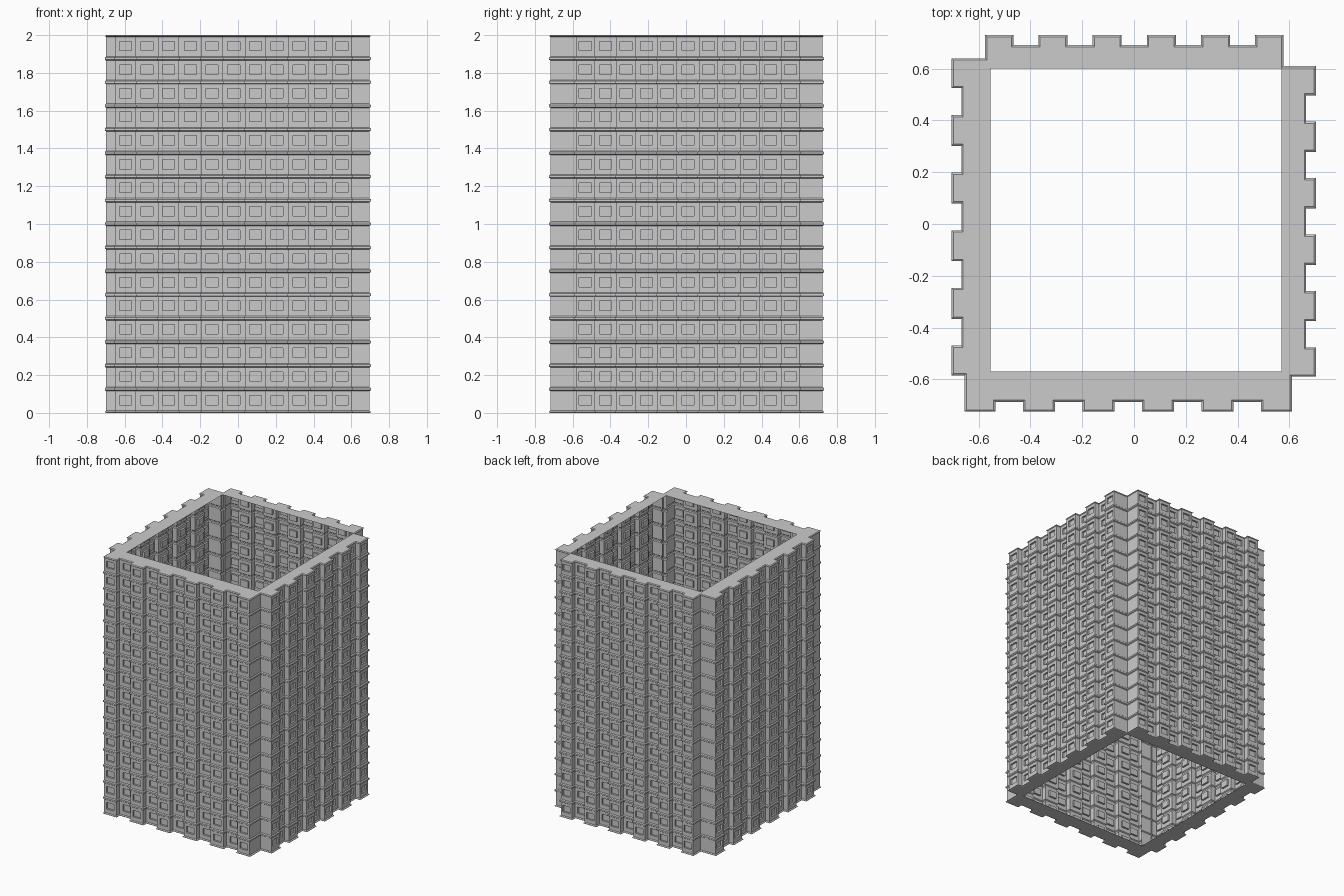
import bpy, bmesh
from mathutils import Vector

if "Cube" in bpy.data.objects:
    bpy.data.objects.remove(bpy.data.objects["Cube"])

FLOORS, COLS = 16, 11
FLOOR_H = 2.0 / FLOORS
STEP = 0.038          # depth of the recessed bays
LIP = 0.007           # how far the floor bands stand out
WIN_W, WIN_H, WIN_D = 0.064, 0.05, 0.014


def profile(u0, u1, inner, outer, inset):
    """Plan outline of one wall: end return, alternating bays, end return."""
    pitch = (u1 - u0) / COLS
    pts = [(u0 + inset, inner)]
    for i in range(COLS):
        a, b = u0 + pitch * i, u0 + pitch * (i + 1)
        if i % 2 == 0:
            # protruding bay; inner edges spread slightly at the bands
            a += inset - (0.004 if i > 0 else 0)
            b -= inset - (0.004 if i < COLS - 1 else 0)
            d = outer - inset
            pts += [(a, outer - STEP - inset)] if i > 0 else []
            pts += [(a, d), (b, d)]
            pts += [(b, outer - STEP - inset)] if i < COLS - 1 else []
    pts.append((u1 - inset, inner))
    return pts


def make_wall(name, normal, u0, u1, inner, outer):
    n = Vector(normal)
    up = Vector((0, 0, 1))
    along = up.cross(n)
    bm = bmesh.new()

    def ring(z, inset):
        return [bm.verts.new(along * u + n * d + up * z)
                for u, d in profile(u0, u1, inner, outer, inset)]

    def window(quad):
        """Replace a bay face with a border and a sunken window."""
        c = sum((v.co for v in quad), Vector()) / 4
        c.z += 0.004
        corners = [(-1, -1), (1, -1), (1, 1), (-1, 1)]
        rim = [bm.verts.new(c + along * (su * WIN_W / 2) + up * (sz * WIN_H / 2))
               for su, sz in corners]
        pane = [bm.verts.new(v.co - n * WIN_D) for v in rim]
        for k in range(4):
            j = (k + 1) % 4
            bm.faces.new((quad[k], quad[j], rim[j], rim[k]))
            bm.faces.new((rim[k], rim[j], pane[j], pane[k]))
        bm.faces.new(pane)

    # Heights of the rings: plain wall between projecting floor bands
    levels = [(0.0, LIP), (0.0, 0.0)]
    levels = [(0.0, LIP), (0.003, 0.0)]
    for f in range(FLOORS):
        z = f * FLOOR_H
        levels += [(z + 0.006, 0.0), (z + 0.012, LIP),
                   (z + FLOOR_H - 0.010, LIP), (z + FLOOR_H - 0.005, 0.0)]
    levels.append((2.0, LIP))

    rings = [ring(z, s) for z, s in levels]
    for (z0, _), (z1, _), lo, hi in zip(levels, levels[1:], rings, rings[1:]):
        tall = z1 - z0 > 0.05
        for i in range(len(lo) - 1):
            quad = (lo[i], lo[i + 1], hi[i + 1], hi[i])
            # every second segment of the outline is a bay front
            if tall and i % 2 == 1:
                window(quad)
            else:
                bm.faces.new(quad)

    # Top and bottom caps
    bm.faces.new(rings[-1])
    bm.faces.new(rings[0][::-1])
    mesh = bpy.data.meshes.new(name)
    bm.to_mesh(mesh)
    bm.free()
    bpy.context.collection.objects.link(bpy.data.objects.new(name, mesh))


# Four facades, each overlapping its neighbour at the corner
make_wall("front_wall", (0, -1, 0), -0.655, 0.61, 0.57, 0.725)
make_wall("right_wall", (1, 0, 0), -0.59, 0.61, 0.57, 0.703)
make_wall("back_wall", (0, 1, 0), -0.577, 0.575, 0.60, 0.73)
make_wall("left_wall", (-1, 0, 0), -0.64, 0.585, 0.555, 0.705)
